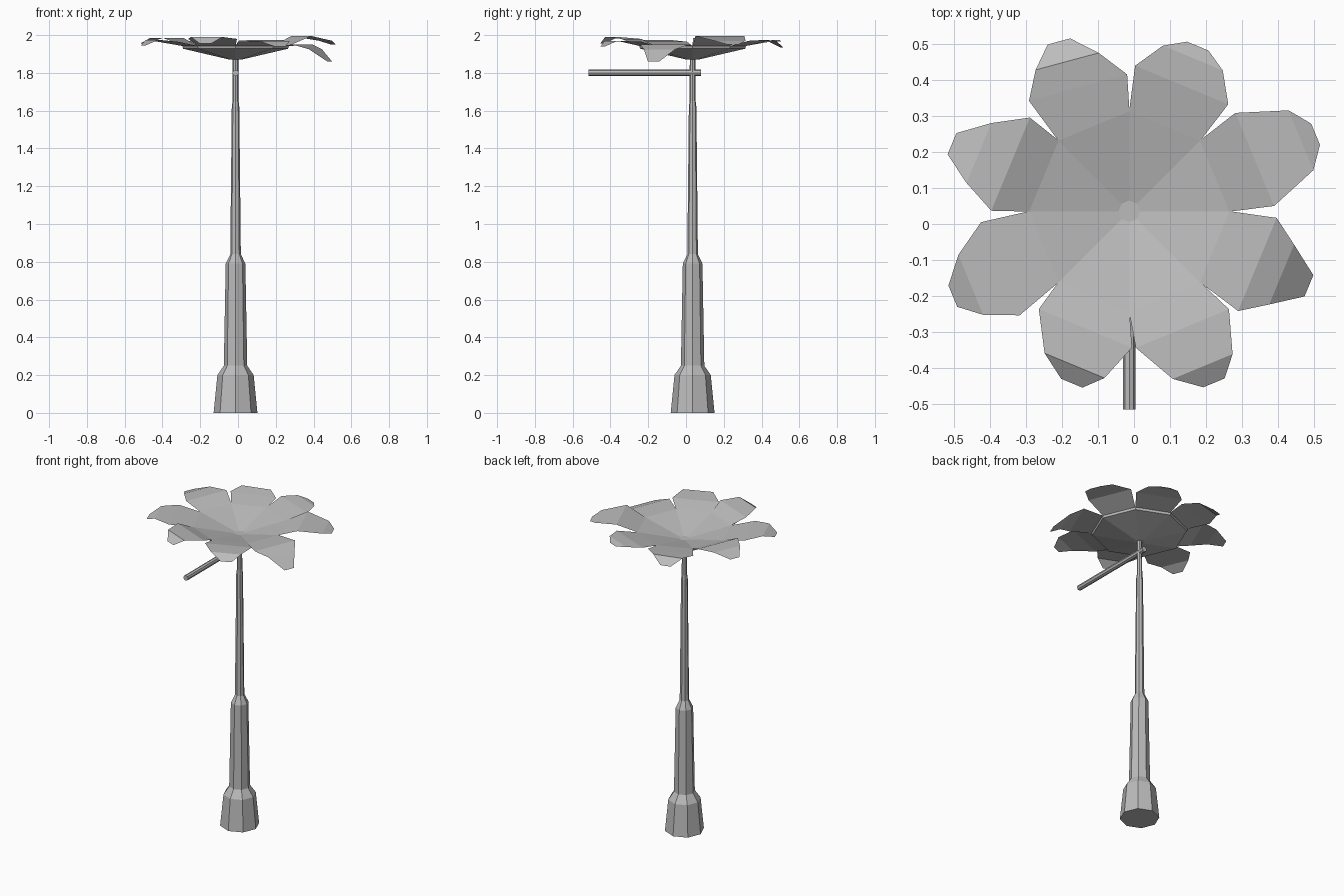
import bpy
import bmesh
from math import cos, sin, pi, radians
from mathutils import Vector

cube = bpy.data.objects.get("Cube")
if cube:
    bpy.data.objects.remove(cube, do_unlink=True)

SIDES = 8
AXIS = Vector((-0.013, 0.035, 0))
RIM_Z = 1.942
RIM_R = 0.278

# Single plain grey finish
grey = bpy.data.materials.new("plain_grey")
grey.use_nodes = True
colour = (0.5, 0.5, 0.5, 1)
grey.diffuse_color = colour
grey.node_tree.nodes["Principled BSDF"].inputs["Base Color"].default_value = colour


def finish(name, bm, closed=True):
    """Turn a bmesh into a flat shaded object standing on the shared axis."""
    if closed:
        bmesh.ops.recalc_face_normals(bm, faces=bm.faces)
    mesh = bpy.data.meshes.new(name)
    bm.to_mesh(mesh)
    bm.free()
    mesh.materials.append(grey)
    obj = bpy.data.objects.new(name, mesh)
    obj.location = AXIS
    bpy.context.collection.objects.link(obj)
    return obj


def lathe(name, profile):
    """Octagonal solid from (radius, height) pairs, capped at both ends."""
    bm = bmesh.new()
    rings = []
    for radius, height in profile:
        ring = []
        for i in range(SIDES):
            angle = 2 * pi * i / SIDES
            ring.append(bm.verts.new((radius * cos(angle), radius * sin(angle), height)))
        rings.append(ring)
    for low, high in zip(rings, rings[1:]):
        for i in range(SIDES):
            j = (i + 1) % SIDES
            bm.faces.new((low[i], low[j], high[j], high[i]))
    bm.faces.new(rings[0][::-1])
    bm.faces.new(rings[-1])
    return finish(name, bm)


# Stepped, tapering post
lathe("post", [(0.116, 0), (0.096, 0.2), (0.062, 0.25), (0.052, 0.79),
               (0.028, 0.84), (0.02, 1.62), (0.016, 1.65), (0.015, 1.875)])

# Shallow dish with a thin upright rim and a hollow top
lathe("dish", [(0.03, 1.87), (RIM_R, 1.928), (RIM_R + 0.004, RIM_Z),
               (RIM_R, RIM_Z), (0.03, 1.882)])

# Cross rod through the post, pointing forward
rod = lathe("cross_rod", [(0.017, -0.045), (0.017, 0.55)])
rod.rotation_euler.x = radians(90)
rod.location.z = 1.8

# Petals: reach of each fold, height of each fold, sideways drift, skew
HALF_WIDTHS = (0.107, 0.14, 0.09, 0.032)
PETALS = [
    ((0.377, 0.516, 0.56), (1.995, 1.97, 1.95), 0, 0),
    ((0.38, 0.461, 0.497), (1.97, 1.975, 1.965), 0, 0),
    ((0.372, 0.451, 0.511), (1.96, 1.97, 1.935), 0, 0.13),
    ((0.355, 0.448, 0.527), (1.985, 1.985, 1.955), 0.015, 0),
    ((0.392, 0.485, 0.543), (1.965, 1.975, 1.945), 0.03, 0),
    ((0.347, 0.454, 0.502), (1.98, 1.99, 1.955), 0.035, 0),
    ((0.357, 0.476, 0.53), (1.965, 1.97, 1.94), 0.035, 0),
    ((0.385, 0.458, 0.54), (1.95, 1.925, 1.86), 0, 0),
]


def petal(index, reach, heights, drift, skew):
    """Folded strip growing outward from one edge of the rim."""
    angle = 2 * pi * (index + 0.5) / SIDES
    outward = Vector((cos(angle), sin(angle), 0))
    sideways = Vector((-sin(angle), cos(angle), 0))
    radii = (RIM_R * cos(pi / SIDES),) + reach
    levels = (RIM_Z,) + heights
    bm = bmesh.new()
    rows = []
    for row, (radius, level, half) in enumerate(zip(radii, levels, HALF_WIDTHS)):
        lean = skew if row else 0
        pair = []
        for side in (-half, half):
            across = side + drift * row / len(reach)
            spot = outward * (radius + lean * side) + sideways * across
            spot.z = level
            pair.append(bm.verts.new(spot))
        rows.append(pair)
    for inner, outer in zip(rows, rows[1:]):
        bm.faces.new((inner[0], outer[0], outer[1], inner[1]))
    finish("petal_%d" % (index + 1), bm, closed=False)


for number, shape in enumerate(PETALS):
    petal(number, *shape)
